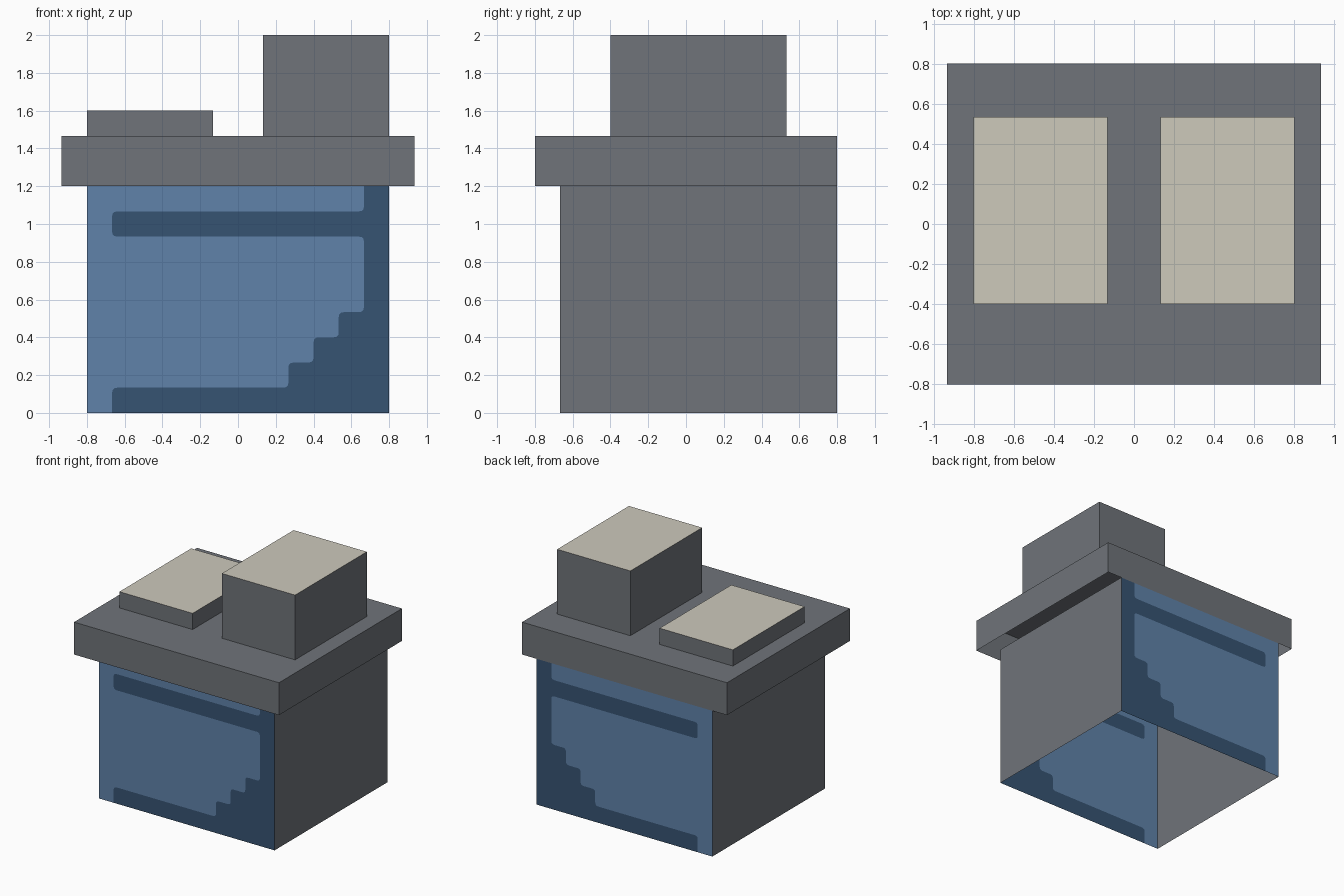
import bpy
import bmesh
from mathutils import Vector

cube = bpy.data.objects.get("Cube")
if cube:
    bpy.data.objects.remove(cube, do_unlink=True)

U = 2 / 15  # the model is laid out on a grid, 15 cells high


def material(name, rgb):
    mat = bpy.data.materials.new(name)
    mat.use_nodes = True
    color = (*rgb, 1)
    mat.diffuse_color = color
    mat.node_tree.nodes["Principled BSDF"].inputs["Base Color"].default_value = color
    return mat


stone = material("stone grey", (0.16, 0.174, 0.194))
cream = material("cream", (0.61, 0.585, 0.5))
light_blue = material("light blue", (0.115, 0.225, 0.4))
dark_blue = material("dark blue", (0.037, 0.087, 0.17))


def finish(name, bm, mats):
    mesh = bpy.data.meshes.new(name)
    bm.to_mesh(mesh)
    bm.free()
    for mat in mats:
        mesh.materials.append(mat)
    obj = bpy.data.objects.new(name, mesh)
    bpy.context.collection.objects.link(obj)
    return obj


def open_box(name, low, high, mats, drop):
    """Box between two grid corners, without the faces that drop() picks.
    Upward faces take the last material."""
    low, high = Vector(low) * U, Vector(high) * U
    bm = bmesh.new()
    bmesh.ops.create_cube(bm, size=1)
    bmesh.ops.scale(bm, vec=high - low, verts=bm.verts)
    bmesh.ops.translate(bm, vec=(low + high) / 2, verts=bm.verts)
    bm.normal_update()
    for face in bm.faces:
        face.material_index = len(mats) - 1 if face.normal.z > 0.5 else 0
    unwanted = [f for f in bm.faces if drop(f.normal)]
    bmesh.ops.delete(bm, geom=unwanted, context="FACES")
    return finish(name, bm, mats)


def rounded(path, r=0.2, steps=3):
    """Round the inner corners of a path."""
    points = [Vector(p) for p in path]
    out = [points[0]]
    for a, b, c in zip(points, points[1:], points[2:]):
        start = b + (a - b).normalized() * r
        end = b + (c - b).normalized() * r
        for i in range(steps + 1):
            t = i / steps
            out.append(start * (1 - t) ** 2 + b * 2 * t * (1 - t) + end * t ** 2)
    return out + [points[-1]]


# Border between the two blues: top bar, right strip, staircase, bottom bar
border = [(5, 9), (5, 8), (-5, 8), (-5, 7), (5, 7), (5, 4)]
for step in (4, 3, 2):
    border += [(step, step), (step, step - 1)]
border += [(-5, 1), (-5, 0)]
border = rounded(border)


def panel(name, y, facing):
    """Two-coloured wall split along the border."""
    bm = bmesh.new()
    verts = [bm.verts.new((p.x * U, y * U, p.y * U)) for p in border]
    for index, x in enumerate((-6, 6)):
        corners = [bm.verts.new((x * U, y * U, z * U)) for z in (0, 9)]
        face = bm.faces.new(verts + corners)
        face.material_index = index
        face.normal_update()
        if face.normal.y * facing < 0:
            face.normal_flip()
    return finish(name, bm, [light_blue, dark_blue])


# Lower body: plain sides, patterned front and back, open underneath
open_box("body_sides", (-6, -5, 0), (6, 6, 9), [stone], lambda n: abs(n.x) < 0.5)
panel("front_panel", -5, -1)
panel("back_panel", 6, 1)

# Overhanging top slab and the two blocks on it
no_bottom = lambda n: n.z < -0.5
open_box("top_slab", (-7, -6, 9), (7, 6, 11), [stone], no_bottom)
open_box("low_block", (-6, -3, 11), (-1, 4, 12), [stone, cream], no_bottom)
open_box("tall_block", (1, -3, 11), (6, 4, 15), [stone, cream], no_bottom)
